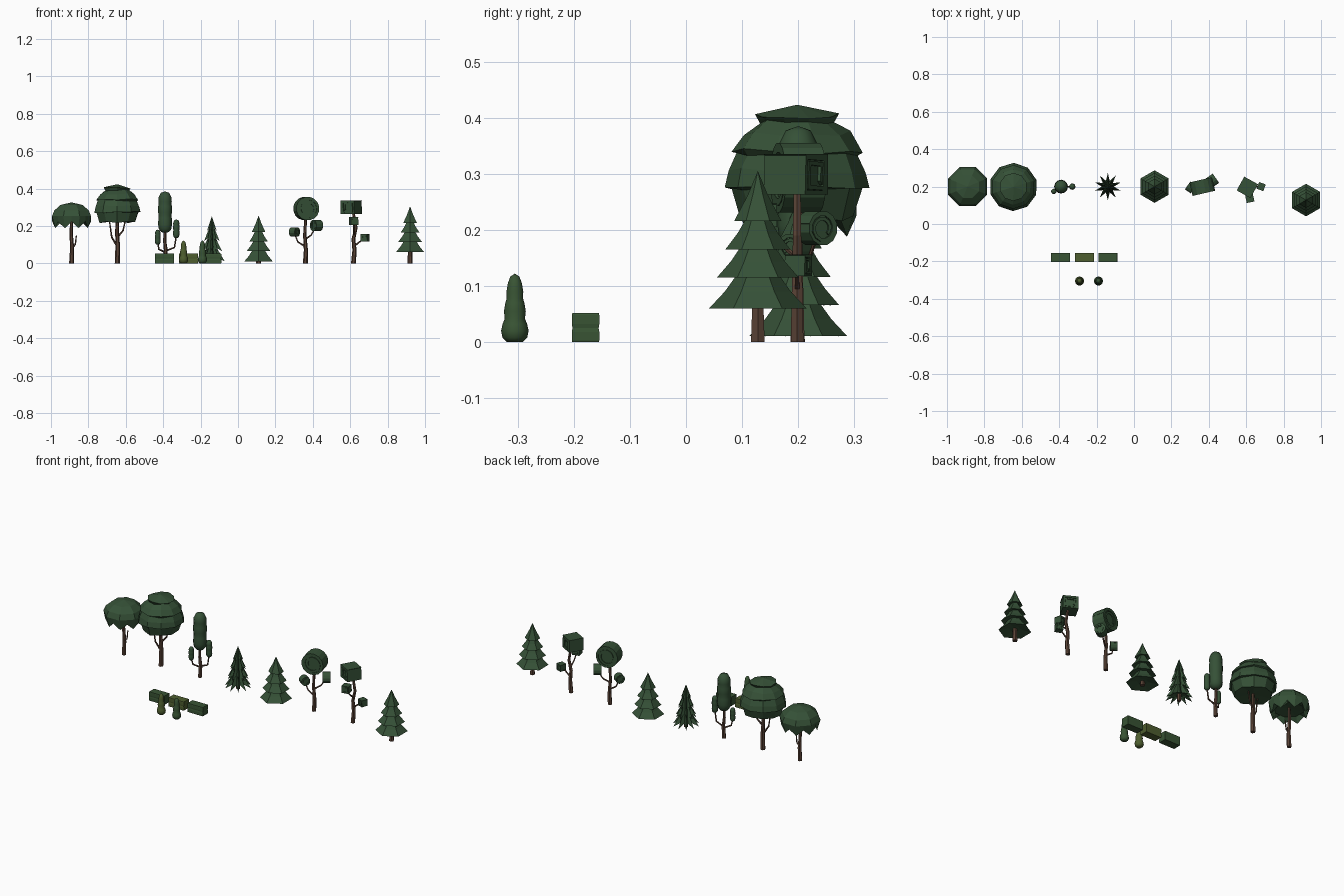
import bpy, bmesh, math, random
from mathutils import Vector, Matrix

if "Cube" in bpy.data.objects:
    bpy.data.objects.remove(bpy.data.objects["Cube"])

random.seed(4)


def material(name, rgb):
    m = bpy.data.materials.new(name)
    m.diffuse_color = (*rgb, 1)
    m.use_nodes = True
    m.node_tree.nodes["Principled BSDF"].inputs["Base Color"].default_value = m.diffuse_color
    return m


GREEN = material("dark_leaf_green", (0.036, 0.082, 0.038))
HEDGE = material("hedge_green", (0.04, 0.088, 0.034))
OLIVE = material("olive_green", (0.075, 0.11, 0.028))
BROWN = material("bark_brown", (0.1, 0.055, 0.036))


def loft(name, rings, mat, loc=(0, 0, 0), rot=0, smooth=False):
    """Skin rings of points; one-point rings become apexes, open ends are capped."""
    bm = bmesh.new()
    rows = [[bm.verts.new(p) for p in r] for r in rings]
    for a, b in zip(rows, rows[1:]):
        n = max(len(a), len(b))
        for i in range(n):
            j = (i + 1) % n
            if len(a) == 1:
                bm.faces.new((a[0], b[i], b[j]))
            elif len(b) == 1:
                bm.faces.new((a[i], a[j], b[0]))
            else:
                bm.faces.new((a[i], a[j], b[j], b[i]))
    for r in (rows[0], rows[-1]):
        if len(r) > 2:
            bm.faces.new(r)
    bmesh.ops.recalc_face_normals(bm, faces=bm.faces)
    for f in bm.faces:
        f.smooth = smooth
    me = bpy.data.meshes.new(name)
    bm.to_mesh(me)
    bm.free()
    me.materials.append(mat)
    ob = bpy.data.objects.new(name, me)
    ob.matrix_world = Matrix.Translation(loc) @ Matrix.Rotation(math.radians(rot), 4, 'Z')
    bpy.context.collection.objects.link(ob)
    return ob


def ring(r, z, n, star=1, lift=0, jitter=0, phase=0):
    """Horizontal ring; star and lift change every second point."""
    if r == 0:
        return [(0, 0, z)]
    pts = []
    for i in range(n):
        a = math.tau * i / n + phase
        k = r * star if i % 2 else r
        pts.append((k * math.cos(a), k * math.sin(a),
                    z + (lift if i % 2 else 0) + random.uniform(-jitter, jitter)))
    return pts


def lathe(name, profile, n, mat, loc, phase=0, jitter=0, smooth=False):
    return loft(name, [ring(r, z, n, jitter=jitter, phase=phase) for r, z in profile],
                mat, loc, 0, smooth)


def tube(name, pts, r0, r1, loc):
    """Tapered six-sided trunk or branch along a path."""
    pts = [Vector(p) for p in pts]
    rings = []
    for i, p in enumerate(pts):
        d = (pts[min(i + 1, len(pts) - 1)] - pts[max(i - 1, 0)]).normalized()
        if i == 0 and p.z == 0:
            d = Vector((0, 0, 1))
        u = d.cross(Vector((0, 1, 0))).normalized()
        v = d.cross(u)
        r = r0 + (r1 - r0) * i / (len(pts) - 1)
        rings.append([p + r * (u * math.cos(math.tau * k / 6) + v * math.sin(math.tau * k / 6))
                      for k in range(6)])
    return loft(name, rings, BROWN, loc)


def roll(name, loc, rot, R, depth, n, squash=1, turns=2.6):
    """Spiral-rolled foliage block, axis along local y; n=4 gives a square roll."""
    k = R / math.cos(math.pi / n)
    pitch, thick = 0.27 * k, 0.2 * k
    rings = []
    for i in range(int(n * turns) + 1):
        a = math.tau * i / n + math.pi / n
        out = k - pitch * max(0, i / n - 1 + 1 / n)
        c, s = math.cos(a), math.sin(a) * squash
        inn = out - thick
        rings.append([(out * c, -depth, out * s), (inn * c, -depth, inn * s),
                      (inn * c, depth, inn * s), (out * c, depth, out * s)])
    loft(name + "_spiral", rings, GREEN, loc, rot)
    core = [[(0.8 * k * math.cos(math.tau * i / n + math.pi / n), y,
              0.8 * k * squash * math.sin(math.tau * i / n + math.pi / n)) for i in range(n)]
            for y in (-depth * 0.86, depth * 0.86)]
    loft(name + "_core", core, GREEN, loc, rot)


# Umbrella tree: octagonal dome with drooping leaf tips
L = (-0.89, 0.2, 0)
tube("umbrella_trunk", [(0, 0, 0), (0.003, 0, 0.08), (-0.002, 0, 0.16), (0, 0, 0.25)], 0.013, 0.007, L)
tube("umbrella_branch", [(0, 0, 0.08), (0.02, 0, 0.1), (0.026, 0, 0.15)], 0.005, 0.003, L)
flat = math.cos(math.pi / 8)
loft("umbrella_canopy", [[(0, 0, 0.326)], ring(0.065, 0.312, 16, flat), ring(0.1, 0.282, 16, flat),
     ring(0.113, 0.252, 16, flat), ring(0.094, 0.188, 16, 1.1, 0.036),
     ring(0.08, 0.225, 16, flat), [(0, 0, 0.235)]], GREEN, L, 22.5)

# Broad round tree: overlapping shells of foliage
L = (-0.645, 0.198, 0)
tube("round_tree_trunk", [(0, 0, 0), (0.002, 0, 0.1), (-0.002, 0, 0.17), (0, 0, 0.25)], 0.014, 0.008, L)
for i, s in enumerate((-1, 1)):
    tube(f"round_tree_branch_{i}", [(0, 0, 0.09 + 0.05 * i), (0.03 * s, 0.01 * s, 0.14 + 0.035 * i),
         (0.042 * s, 0.014 * s, 0.225)], 0.006, 0.003, L)
lathe("round_tree_canopy", [(0, 0.423), (0.075, 0.403), (0.066, 0.393), (0.095, 0.372), (0.117, 0.34),
      (0.108, 0.337), (0.122, 0.305), (0.129, 0.272), (0.117, 0.273), (0.1, 0.22), (0, 0.228)],
      10, GREEN, L, 0.3, 0.005)

# Column tree: tall clipped column with two small side columns
L = (-0.39, 0.2, 0)
tube("column_tree_trunk", [(0, 0, 0), (0.004, 0, 0.07), (-0.002, 0, 0.12), (0, 0, 0.18)], 0.012, 0.007, L)


def column(name, x, y, z0, h, r):
    prof = [(0, 0), (.55, .02), (.9, .09), (1, .2), (.97, .36), (.92, .42), (1, .5), (1, .64),
            (.92, .7), (.97, .76), (.92, .86), (.6, .965), (0, 1)]
    lathe(name, [(a * r, z0 + b * h) for a, b in prof], 12, GREEN, (x, y, 0), 0, 0, True)


column("column_main", -0.39, 0.2, 0.163, 0.222, 0.037)
column("column_left", -0.429, 0.174, 0.1, 0.08, 0.0145)
column("column_right", -0.33, 0.2, 0.135, 0.1, 0.017)
tube("column_branch_left", [(0, 0, 0.06), (-0.033, -0.02, 0.075), (-0.039, -0.026, 0.11)], 0.005, 0.004, L)
tube("column_branch_right", [(0, 0, 0.065), (0.05, 0, 0.085), (0.06, 0, 0.145)], 0.005, 0.004, L)

# Spiky fir: stacked star-shaped skirts
L = (-0.14, 0.2, 0)
tube("spiky_fir_trunk", [(0, 0, 0), (0, 0, 0.06)], 0.012, 0.01, L)
tiers = [(0.028, 0.172), (0.044, 0.118), (0.058, 0.064), (0.073, 0.01)]
rings = [[(0, 0, 0.252)]]
for r, z in tiers:
    rings += [ring(r, z, 20, 0.45, 0.022), ring(r * 0.4, z + 0.026, 20, 0.85)]
loft("spiky_fir_foliage", rings + [[(0, 0, 0.04)]], GREEN, L, 18)

# Two hexagonal tiered pines
for name, x, y, z in (("short_pine", 0.11, 0.2, -0.049), ("tall_pine", 0.92, 0.128, 0)):
    tube(name + "_trunk", [(0, 0, 0), (0, 0, 0.08 + z)], 0.014, 0.011, (x, y, 0))
    prof = [(0, 0.305), (0.018, 0.262), (0.042, 0.216), (0.02, 0.222), (0.036, 0.194), (0.058, 0.165),
            (0.029, 0.172), (0.048, 0.144), (0.073, 0.115), (0.036, 0.122), (0.059, 0.09),
            (0.087, 0.06), (0.03, 0.072), (0, 0.072)]
    lathe(name + "_foliage", [(r, h + z) for r, h in prof], 6, GREEN, (x, y, 0), math.pi / 6)

# Round spiral tree
L = (0.36, 0.2, 0)
tube("spiral_tree_trunk", [(0, 0, 0), (0.003, 0, 0.07), (-0.003, 0, 0.15), (0.002, 0, 0.25)], 0.013, 0.007, L)
tube("spiral_branch_left", [(0, 0, 0.09), (-0.04, 0, 0.115), (-0.058, -0.005, 0.16)], 0.005, 0.003, L)
tube("spiral_branch_right", [(0, 0, 0.13), (0.03, 0.02, 0.15), (0.055, 0.033, 0.19)], 0.005, 0.003, L)
roll("spiral_main", (0.365, 0.2, 0.293), 13, 0.062, 0.037, 16)
roll("spiral_left", (0.302, 0.195, 0.168), 55, 0.025, 0.019, 12)
roll("spiral_right", (0.42, 0.232, 0.203), -55, 0.03, 0.022, 12)

# Square spiral tree
L = (0.615, 0.198, 0)
tube("square_tree_trunk", [(0.002, 0, 0), (0.008, 0, 0.07), (0.002, 0, 0.13), (0.016, 0, 0.19),
     (0, 0, 0.28)], 0.013, 0.007, L)
tube("square_branch_right", [(0.004, 0, 0.09), (0.035, 0, 0.115), (0.062, 0.002, 0.137)], 0.005, 0.003, L)
tube("square_branch_front", [(0.005, 0, 0.15), (0.005, -0.035, 0.18), (0.004, -0.06, 0.22)], 0.005, 0.003, L)
roll("square_main", (0.606, 0.196, 0.299), -29, 0.042, 0.042, 4, 0.86)
roll("square_right", (0.68, 0.2, 0.137), -20, 0.019, 0.019, 4)
roll("square_front", (0.619, 0.137, 0.226), 12, 0.021, 0.021, 4)

# Clipped box hedges with a pinched waist
for i, (x, mat) in enumerate(((-0.393, HEDGE), (-0.265, OLIVE), (-0.14, HEDGE))):
    rings = []
    for z, k in ((0, .96), (.003, 1), (.018, 1), (.025, .95), (.032, 1), (.048, 1), (.052, .96)):
        w, d = 0.051 * (1 + k) / 2, 0.0245 * k
        rings.append([(-w, -d, z), (w, -d, z), (w, d, z), (-w, d, z)])
    loft(f"box_hedge_{i}", rings, mat, (x, -0.179, 0))

# Small clipped cone bushes
for i, (x, mat) in enumerate(((-0.291, OLIVE), (-0.19, HEDGE))):
    lathe(f"cone_bush_{i}", [(0.014, 0), (0.022, 0.008), (0.0245, 0.02), (0.022, 0.032), (0.018, 0.042),
          (0.0195, 0.055), (0.017, 0.07), (0.0145, 0.078), (0.015, 0.09), (0.0125, 0.105),
          (0.008, 0.117), (0, 0.122)], 12, mat, (x, -0.305, 0), 0, 0, True)
